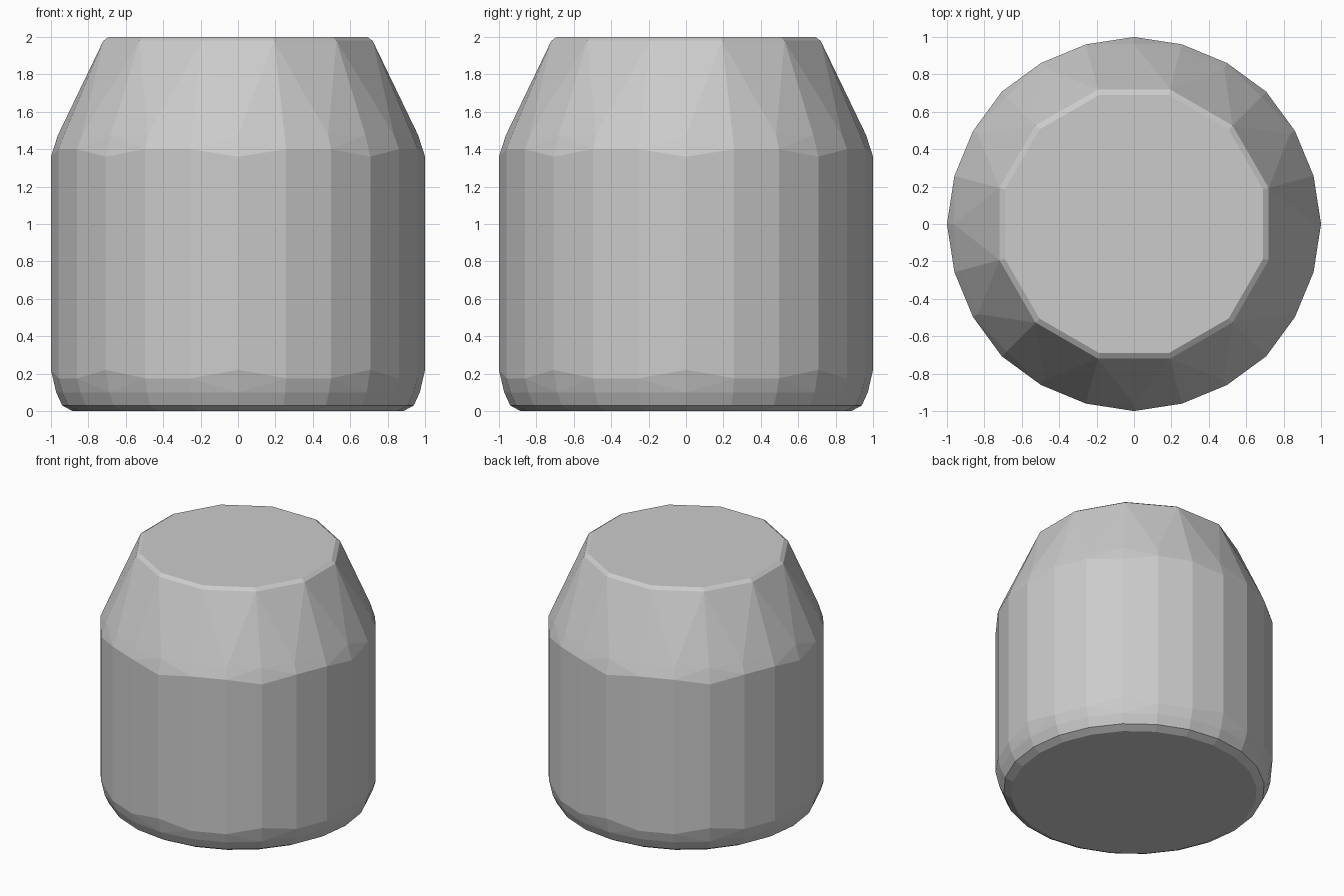
import bpy, bmesh, math

if "Cube" in bpy.data.objects:
    bpy.data.objects.remove(bpy.data.objects["Cube"])


def ring(bm, count, start, profile):
    """Add points round the z axis; profile(i) gives (radius, height)."""
    for i in range(count):
        a = math.radians(start + 360 * i / count)
        r, z = profile(i)
        bm.verts.new((r * math.cos(a), r * math.sin(a), z))


bm = bmesh.new()

# Rounded foot
ring(bm, 24, 0, lambda i: (0.885, 0.0))
ring(bm, 24, 0, lambda i: (0.94, 0.03))
ring(bm, 24, 0, lambda i: (0.972, 0.10))

# Straight wall, with every third corner reaching further into the wall
ring(bm, 24, 0, lambda i: (1.0, 0.22) if i % 3 == 0 else (0.994, 0.175))
ring(bm, 24, 0, lambda i: (1.0, 1.36) if i % 3 == 0 else (0.994, 1.40))

# Shoulder and sloping neck ending in a twelve-sided rim
ring(bm, 24, 0, lambda i: (0.963, 1.475))
ring(bm, 12, 15, lambda i: (0.745, 1.98))
ring(bm, 12, 15, lambda i: (0.715, 2.0))

# Faceted skin over all rings
hull = bmesh.ops.convex_hull(bm, input=bm.verts)
loose = [v for v in bm.verts if not v.link_faces]
bmesh.ops.delete(bm, geom=loose, context='VERTS')
bmesh.ops.dissolve_limit(bm, angle_limit=math.radians(0.5),
                         verts=bm.verts, edges=bm.edges)
bmesh.ops.recalc_face_normals(bm, faces=bm.faces)

mesh = bpy.data.meshes.new("faceted_jar")
bm.to_mesh(mesh)
bm.free()
jar = bpy.data.objects.new("faceted_jar", mesh)
bpy.context.collection.objects.link(jar)
